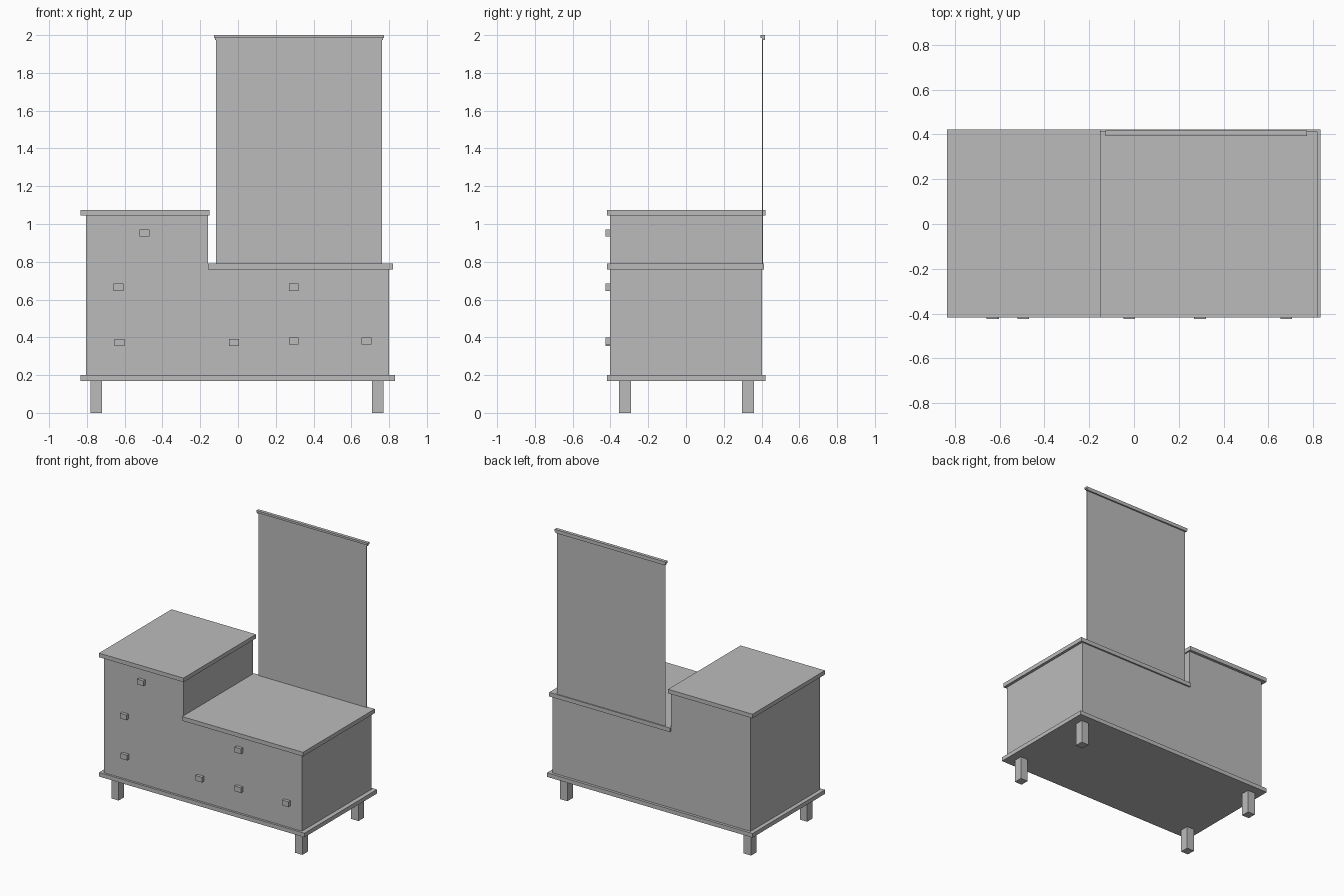
import bpy
import bmesh

cube = bpy.data.objects.get("Cube")
if cube:
    bpy.data.objects.remove(cube, do_unlink=True)

grey = bpy.data.materials.new("plain grey")
grey.use_nodes = True
colour = (0.5, 0.5, 0.5, 1)
grey.diffuse_color = colour
grey.node_tree.nodes["Principled BSDF"].inputs["Base Color"].default_value = colour


def extrude_profile(name, profile, y0, y1):
    """Extrude an x-z outline from y0 to y1."""
    bm = bmesh.new()
    face = bm.faces.new([bm.verts.new((x, y0, z)) for x, z in profile])
    grown = bmesh.ops.extrude_face_region(bm, geom=[face])["geom"]
    verts = [v for v in grown if isinstance(v, bmesh.types.BMVert)]
    bmesh.ops.translate(bm, verts=verts, vec=(0, y1 - y0, 0))
    bmesh.ops.recalc_face_normals(bm, faces=bm.faces)
    mesh = bpy.data.meshes.new(name)
    bm.to_mesh(mesh)
    bm.free()
    mesh.materials.append(grey)
    obj = bpy.data.objects.new(name, mesh)
    bpy.context.collection.objects.link(obj)
    return obj


def box(name, x, y, z):
    outline = [(x[0], z[0]), (x[1], z[0]), (x[1], z[1]), (x[0], z[1])]
    return extrude_profile(name, outline, *y)


# Stepped cabinet body
extrude_profile("cabinet_body", [
    (-0.805, 0.2), (0.8, 0.2), (0.8, 0.76), (-0.16, 0.76),
    (-0.16, 1.045), (-0.805, 1.045)], -0.402, 0.402)

# Overhanging boards
box("base_board", (-0.835, 0.832), (-0.418, 0.422), (0.17, 0.2))
box("low_top", (-0.16, 0.82), (-0.418, 0.414), (0.76, 0.79))
box("high_top", (-0.835, -0.15), (-0.418, 0.422), (1.045, 1.075))

# Legs
for side, x in (("right", -0.75), ("left", 0.74)):
    for end, y in (("front", -0.322), ("back", 0.328)):
        box(f"{end}_{side}_leg", (x - 0.03, x + 0.03),
            (y - 0.032, y + 0.032), (0, 0.17))

# Drawer knobs
knobs = [(-0.495, 0.952), (-0.633, 0.665), (-0.628, 0.372), (-0.022, 0.372),
         (0.295, 0.665), (0.295, 0.38), (0.68, 0.38)]
for i, (x, z) in enumerate(knobs):
    box(f"drawer_knob_{i + 1}", (x - 0.026, x + 0.026),
        (-0.425, -0.4), (z - 0.019, z + 0.019))

# Tall thin mirror panel with its top rail
box("mirror_panel", (-0.117, 0.763), (0.402, 0.407), (0.77, 1.985))
box("mirror_rail_lip", (-0.122, 0.768), (0.402, 0.418), (1.974, 1.986))
box("mirror_rail", (-0.127, 0.773), (0.394, 0.418), (1.985, 2.0))
